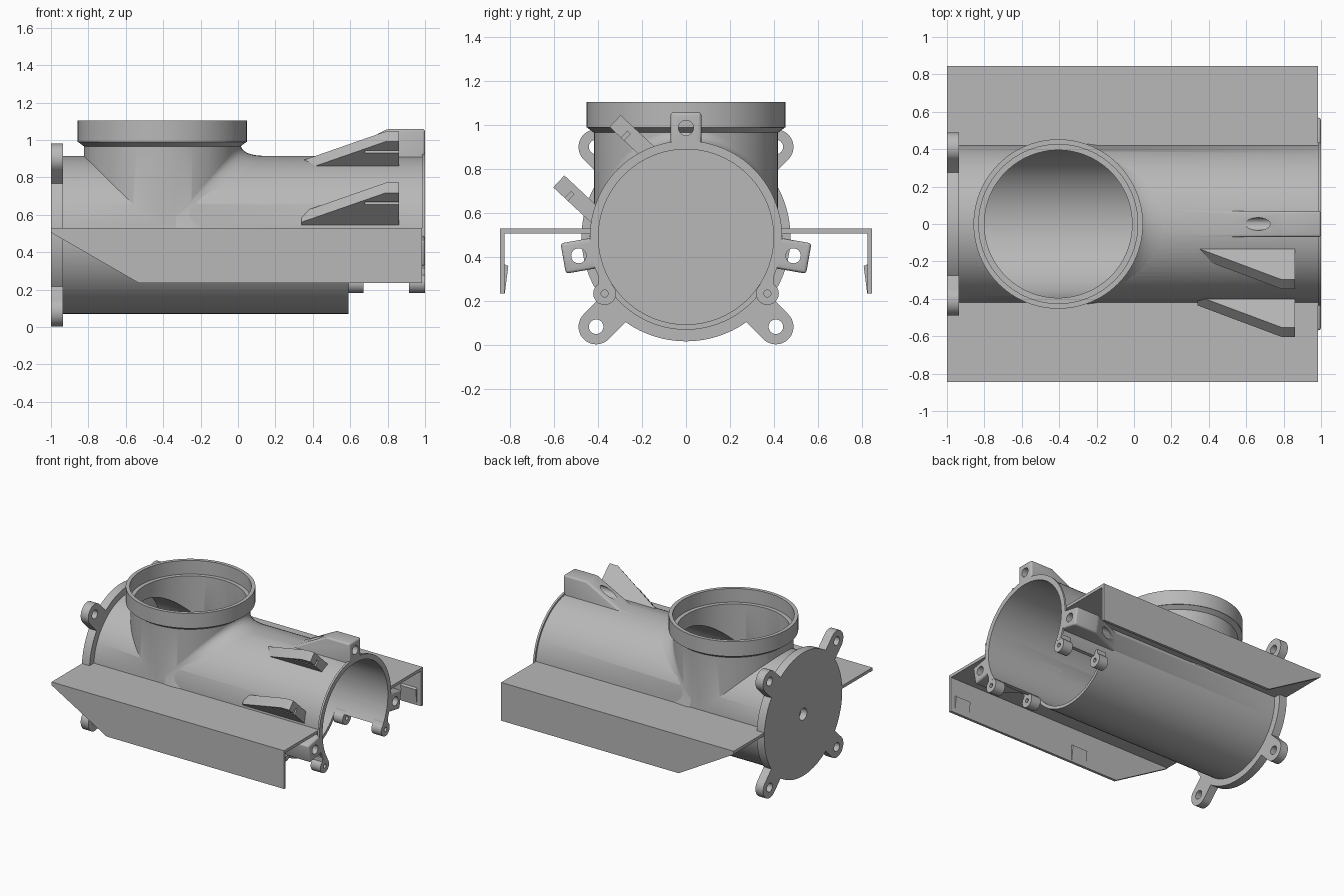
import bpy, bmesh, math
from mathutils import Matrix, Vector

CZ, R = 0.4925, 0.4225          # main pipe axis height and outer radius
BX, BR = -0.405, 0.419          # branch axis and outer radius

if "Cube" in bpy.data.objects:
    bpy.data.objects.remove(bpy.data.objects["Cube"], do_unlink=True)

grey = bpy.data.materials.new("plain grey")
grey.use_nodes = True
grey.diffuse_color = (0.48, 0.48, 0.48, 1)
for node in grey.node_tree.nodes:
    if node.type == "BSDF_PRINCIPLED":
        node.inputs["Base Color"].default_value = grey.diffuse_color


def make(name, bm):
    mesh = bpy.data.meshes.new(name)
    bm.to_mesh(mesh)
    bm.free()
    mesh.materials.append(grey)
    obj = bpy.data.objects.new(name, mesh)
    bpy.context.collection.objects.link(obj)
    return obj


def cyl(name, axis, centre, lo, hi, r, r2=None, seg=96):
    """Cylinder or cone from lo to hi along x or z; centre is the other two coordinates."""
    bm = bmesh.new()
    a, b = centre
    mid = (lo + hi) / 2
    if axis == "x":
        mat = Matrix.Translation((mid, a, b)) @ Matrix.Rotation(math.pi / 2, 4, "Y")
    else:
        mat = Matrix.Translation((a, b, mid))
    bmesh.ops.create_cone(bm, cap_ends=True, segments=seg, radius1=r,
                          radius2=r if r2 is None else r2, depth=hi - lo, matrix=mat)
    return make(name, bm)


def prism(name, pts, axis, lo, hi, mat=Matrix(), round_edges=0):
    """Extrude an xz profile along y, or a yz profile along x."""
    bm = bmesh.new()
    place = (lambda a, b, t: (a, t, b)) if axis == "y" else (lambda a, b, t: (t, a, b))
    face = bm.faces.new([bm.verts.new(place(a, b, lo)) for a, b in pts])
    ext = bmesh.ops.extrude_face_region(bm, geom=[face])["geom"]
    shift = Vector(place(0, 0, hi - lo))
    bmesh.ops.translate(bm, vec=shift, verts=[g for g in ext if isinstance(g, bmesh.types.BMVert)])
    bmesh.ops.recalc_face_normals(bm, faces=bm.faces)
    if round_edges:
        bmesh.ops.bevel(bm, geom=bm.edges[:], offset=round_edges, segments=3,
                        profile=0.5, affect="EDGES")
    bm.transform(mat)
    return make(name, bm)


def box(name, x, y, z, mat=Matrix()):
    return prism(name, [(x[0], z[0]), (x[1], z[0]), (x[1], z[1]), (x[0], z[1])],
                 "y", y[0], y[1], mat)


def combine(obj, others, operation):
    for other in others:
        mod = obj.modifiers.new("combine", "BOOLEAN")
        mod.operation, mod.solver, mod.object = operation, "EXACT", other
        dg = bpy.context.evaluated_depsgraph_get()
        dg.update()
        mesh = bpy.data.meshes.new_from_object(obj.evaluated_get(dg))
        obj.modifiers.clear()
        obj.data = mesh
        bpy.data.objects.remove(other, do_unlink=True)


def around(degrees):
    """Turn about the pipe axis; local z becomes the outward direction."""
    return Matrix.Translation((0, 0, CZ)) @ Matrix.Rotation(math.radians(degrees), 4, "X")


def radial(degrees, r):
    a = math.radians(degrees)
    return -math.sin(a) * r, CZ + math.cos(a) * r


def bore():
    return cyl("bore_cutter", "x", (0, CZ), -0.935, 1.2, 0.398)


# Tee body: main pipe, branch, socket collar and end lip
body = cyl("pipe_body", "x", (0, CZ), -0.95, 0.99, R)
adds = [cyl("branch", "z", (BX, 0), CZ, 0.98, BR),
        cyl("collar_cone", "z", (BX, 0), 0.965, 0.992, BR - 0.002, 0.453),
        cyl("collar", "z", (BX, 0), 0.99, 1.105, 0.453),
        cyl("end_lip", "x", (0, CZ), 0.985, 1.0, 0.437)]

# Three sloped screw lugs at the open end
LUGS = (0, 100, -100)
lug_profile = [(0.45, 0.3), (0.45, 0.386), (0.8, 0.567), (1, 0.567), (1, 0.3)]
for angle in LUGS:
    adds.append(prism("lug", lug_profile, "y", -0.07, 0.07, around(angle), 0.014))
combine(body, adds, "UNION")

cuts = [bore(),
        cyl("branch_bore", "z", (BX, 0), CZ, 1.3, 0.395),
        cyl("socket", "z", (BX, 0), 1.0, 1.3, 0.425),
        box("open_underside", (0.59, 1.3), (-0.7, 0.7), (-0.3, 0.275))]
for angle in LUGS:
    cuts.append(cyl("lug_hole", "x", radial(angle, 0.4955), 0.4, 1.2, 0.034, seg=32))
combine(body, cuts, "DIFFERENCE")

# Blended fillet on the open-end side of the branch
bm = bmesh.new()
rows = []
height = lambda y: CZ + math.sqrt(max(0, R * R - y * y))
for k in range(33):
    t = math.radians(-80 + 5 * k)
    c, s = math.cos(t), math.sin(t)
    far = BR + 0.14 * c
    z0 = height(BR * s)
    a = Vector((BX + BR * c, BR * s, z0 + 0.065 * c))
    b = Vector((BX + BR * c, BR * s, z0))
    d = Vector((BX + far * c, far * s, height(far * s)))
    rows.append([bm.verts.new(a * (1 - u) ** 2 + b * (2 * u * (1 - u)) + d * u * u)
                 for u in [i / 8 for i in range(9)]])
for p, q in zip(rows, rows[1:]):
    for i in range(8):
        face = bm.faces.new((p[i], p[i + 1], q[i + 1], q[i]))
        face.normal_update()
        if face.normal.z < 0:
            face.normal_flip()
make("branch_fillet", bm)

# Closed end flange with four drilled ears
flange = cyl("end_flange", "x", (0, CZ), -1, -0.935, 0.475)
ears, holes = [], []
for angle in (45, 135, 225, 315):
    centre = radial(angle, 0.578)
    ears.append(box("ear_neck", (-1, -0.935), (-0.08, 0.08), (0.3, 0.578), around(angle)))
    ears.append(cyl("ear_tip", "x", centre, -1, -0.935, 0.08, seg=48))
    holes.append(cyl("ear_hole", "x", centre, -1.1, -0.8, 0.033, seg=32))
combine(flange, ears, "UNION")
holes += [cyl("centre_hole", "x", (0, CZ), -1.1, -0.8, 0.045, seg=48),
          cyl("centre_recess", "x", (0, CZ), -0.95, -0.8, 0.11, seg=64)]
combine(flange, holes, "DIFFERENCE")

# Two slotted wedge clips on the front shoulder
clip_profile = [(0.34, 0.3), (0.34, 0.365), (0.79, 0.595), (0.86, 0.595), (0.86, 0.3)]
for name, t in (("upper_clip", 0.165), ("lower_clip", -0.21)):
    clip = prism(name, clip_profile, "y", t - 0.037, t + 0.037, around(47))
    slot = box("slot", (0.68, 0.95), (t - 0.08, t + 0.005), (0.505, 0.523), around(47))
    combine(clip, [slot, bore()], "DIFFERENCE")

# Side shelves with hanging skirts, snap hooks and foot bosses
skirt_profile = [(-0.999, 0.53), (-0.999, 0.505), (-0.53, 0.235), (0.985, 0.235), (0.985, 0.53)]
hook_profile = [(0.83, 0.37), (0.808, 0.36), (0.824, 0.235), (0.83, 0.235)]
for side, s in (("left", 1), ("right", -1)):
    flip = Matrix.Rotation(0, 4, "X")
    where = "back" if s > 0 else "front"
    ys = sorted((0.41 * s, 0.83 * s))
    box(where + "_shelf", (-0.999, 0.985), ys, (0.507, 0.53))
    ys = sorted((0.825 * s, 0.845 * s))
    prism(where + "_skirt", skirt_profile, "y", ys[0], ys[1])
    for x in (-0.25, 0.82):
        prism(where + "_hook", [(y * s, z) for y, z in hook_profile], "x", x, x + 0.13)
    for lo, hi in ((0.59, 0.67), (0.915, 0.999)):
        foot = cyl(where + "_foot", "x", (0.37 * s, 0.235), lo, hi, 0.052, seg=40)
        neck = box("neck", (lo, hi), sorted((0.345 * s, 0.4 * s)), (0.235, 0.31))
        combine(foot, [neck], "UNION")
        drill = cyl("drill", "x", (0.37 * s, 0.235), lo - 0.1, hi + 0.1, 0.016, seg=24)
        combine(foot, [drill, bore()], "DIFFERENCE")

# Smooth the round parts, keep the hard edges
bpy.ops.object.select_all(action="DESELECT")
for obj in bpy.context.collection.objects:
    if obj.type == "MESH" and grey.name in obj.data.materials:
        obj.select_set(True)
        bpy.context.view_layer.objects.active = obj
bpy.ops.object.shade_smooth_by_angle(angle=math.radians(30))
